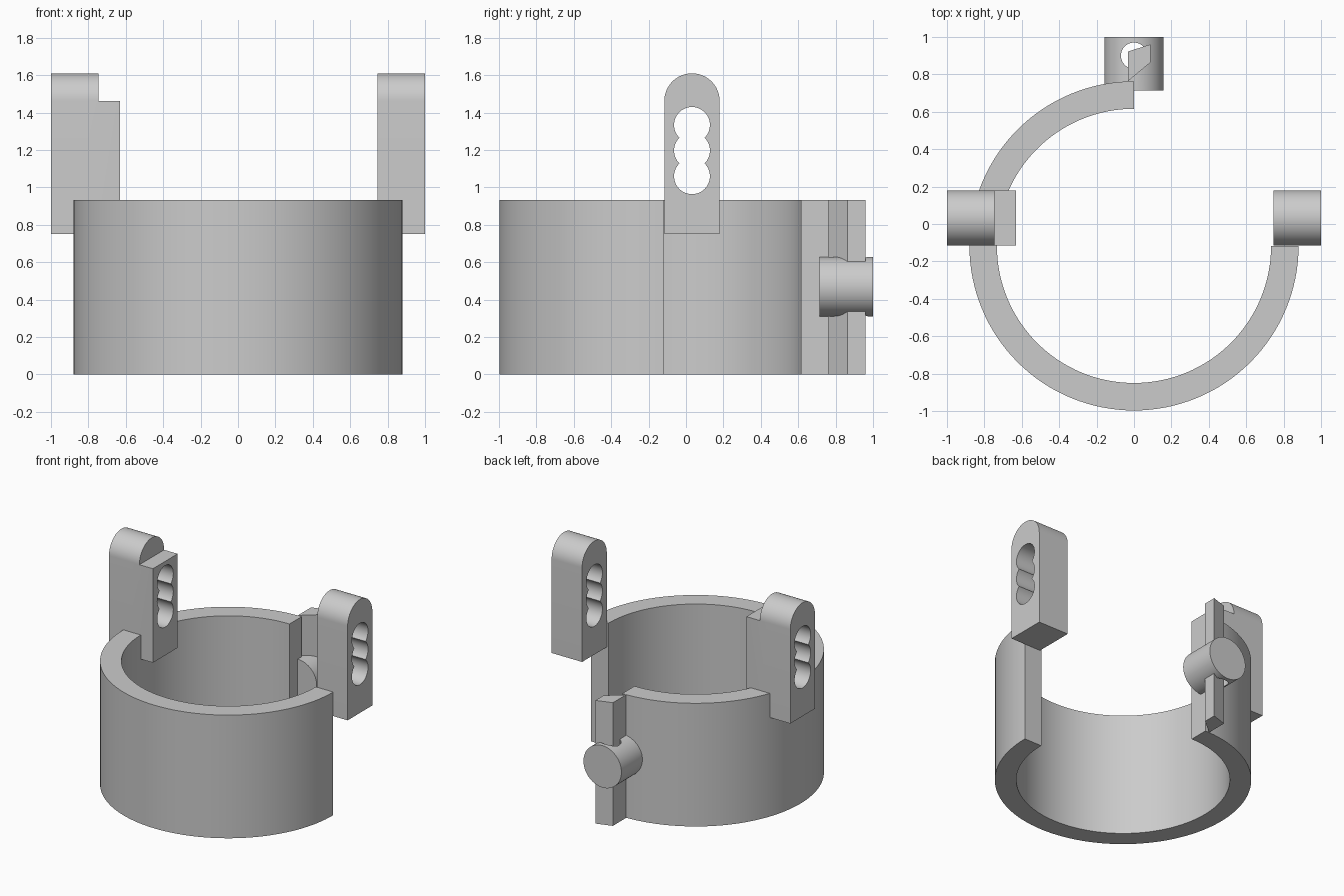
import bpy
import bmesh
from math import sin, cos, pi, asin
from mathutils import Vector

if "Cube" in bpy.data.objects:
    bpy.data.objects.remove(bpy.data.objects["Cube"], do_unlink=True)

grey = bpy.data.materials.new("plain grey")
grey.use_nodes = True
grey.diffuse_color = (0.6, 0.6, 0.6, 1)
grey.node_tree.nodes["Principled BSDF"].inputs["Base Color"].default_value = (0.6, 0.6, 0.6, 1)

# Key dimensions
RING_Y, OUTER, INNER, RING_TOP = -0.117, 0.88, 0.733, 0.933
POST_Y, POST_R, POST_BASE, SPRING = 0.032, 0.148, 0.75, 1.462
SLOT_R, SLOT_MID, SLOT_STEP = 0.096, 1.197, 0.137
PIN_Z, PIN_R = 0.47, 0.159


def arc(cx, cy, r, start, end, steps):
    """Points along an arc, both ends included."""
    angles = [start + (end - start) * i / steps for i in range(steps + 1)]
    return [(cx + r * cos(a), cy + r * sin(a)) for a in angles]


def prism(name, outline, axis, low, high):
    """Extrude a flat outline along x, y or z; the outline uses the other two axes."""
    place = {"x": lambda u, v: (low, u, v),
             "y": lambda u, v: (u, low, v),
             "z": lambda u, v: (u, v, low)}[axis]
    travel = Vector([(high - low) * (axis == a) for a in "xyz"])
    bm = bmesh.new()
    base = bm.faces.new([bm.verts.new(place(u, v)) for u, v in outline])
    extruded = bmesh.ops.extrude_face_region(bm, geom=[base], use_keep_orig=True)
    moved = [g for g in extruded["geom"] if isinstance(g, bmesh.types.BMVert)]
    bmesh.ops.translate(bm, verts=moved, vec=travel)
    bmesh.ops.recalc_face_normals(bm, faces=bm.faces)
    mesh = bpy.data.meshes.new(name)
    bm.to_mesh(mesh)
    bm.free()
    mesh.materials.append(grey)
    obj = bpy.data.objects.new(name, mesh)
    bpy.context.collection.objects.link(obj)
    return obj


def activate(obj):
    bpy.ops.object.select_all(action="DESELECT")
    obj.select_set(True)
    bpy.context.view_layer.objects.active = obj


def combine(obj, other, operation):
    """Apply a boolean and discard the helper."""
    mod = obj.modifiers.new("combine", "BOOLEAN")
    mod.object, mod.operation, mod.solver = other, operation, "EXACT"
    activate(obj)
    bpy.ops.object.modifier_apply(modifier=mod.name)
    bpy.data.objects.remove(other, do_unlink=True)


def smooth(obj):
    activate(obj)
    bpy.ops.object.shade_smooth_by_angle(angle=pi / 6)


def slot_outline():
    """Three overlapping circles stacked into one adjustment slot."""
    waist = asin(SLOT_STEP / 2 / SLOT_R)
    limits = [(-pi / 2, waist), (-waist, waist), (-waist, pi / 2)]
    side = []
    for k, (start, end) in enumerate(limits):
        points = arc(0, SLOT_MID + (k - 1) * SLOT_STEP, SLOT_R, start, end, 16)
        side += points if k == 0 else points[1:]
    other = [(-u, v) for u, v in reversed(side[1:-1])]
    return [(POST_Y + u, v) for u, v in side + other]


# Three-quarter ring, open at the back left
ring = prism("ring_wall",
             arc(0, RING_Y, OUTER, pi / 2, 2 * pi, 96)
             + arc(0, RING_Y, INNER, 2 * pi, pi / 2, 96),
             "z", 0, RING_TOP)
smooth(ring)

# Round-topped posts on both sides; the right one has an inner block
arch = [(POST_Y - POST_R, POST_BASE), (POST_Y + POST_R, POST_BASE)] \
    + arc(POST_Y, SPRING, POST_R, 0, pi, 32)
block = [(POST_Y + s * POST_R, z) for s, z in
         ((-1, POST_BASE), (1, POST_BASE), (1, SPRING), (-1, SPRING))]
for name, low, high in (("right_post", -1, -0.745), ("left_post", 0.745, 1)):
    post = prism(name, arch, "x", low, high)
    if name == "right_post":
        combine(post, prism("inner_block", block, "x", -0.8, -0.632), "UNION")
    combine(post, prism("slot_cutter", slot_outline(), "x", low - 0.2, high + 0.2), "DIFFERENCE")
    smooth(post)

# Latch pin pointing backwards, with a vertical hole through it
pin = prism("latch_pin", arc(0, PIN_Z, PIN_R, 0, 2 * pi, 64)[:-1], "y", 0.715, 1)
hole = prism("hole_cutter", arc(0, 0.9, 0.07, 0, 2 * pi, 32)[:-1], "z", 0.1, 0.9)
combine(pin, hole, "DIFFERENCE")
smooth(pin)

# Slanted full-height tab passing through the pin
prism("latch_tab", [(-0.033, 0.763), (0.087, 0.863), (0.087, 0.96), (-0.033, 0.922)],
      "z", 0, RING_TOP)
